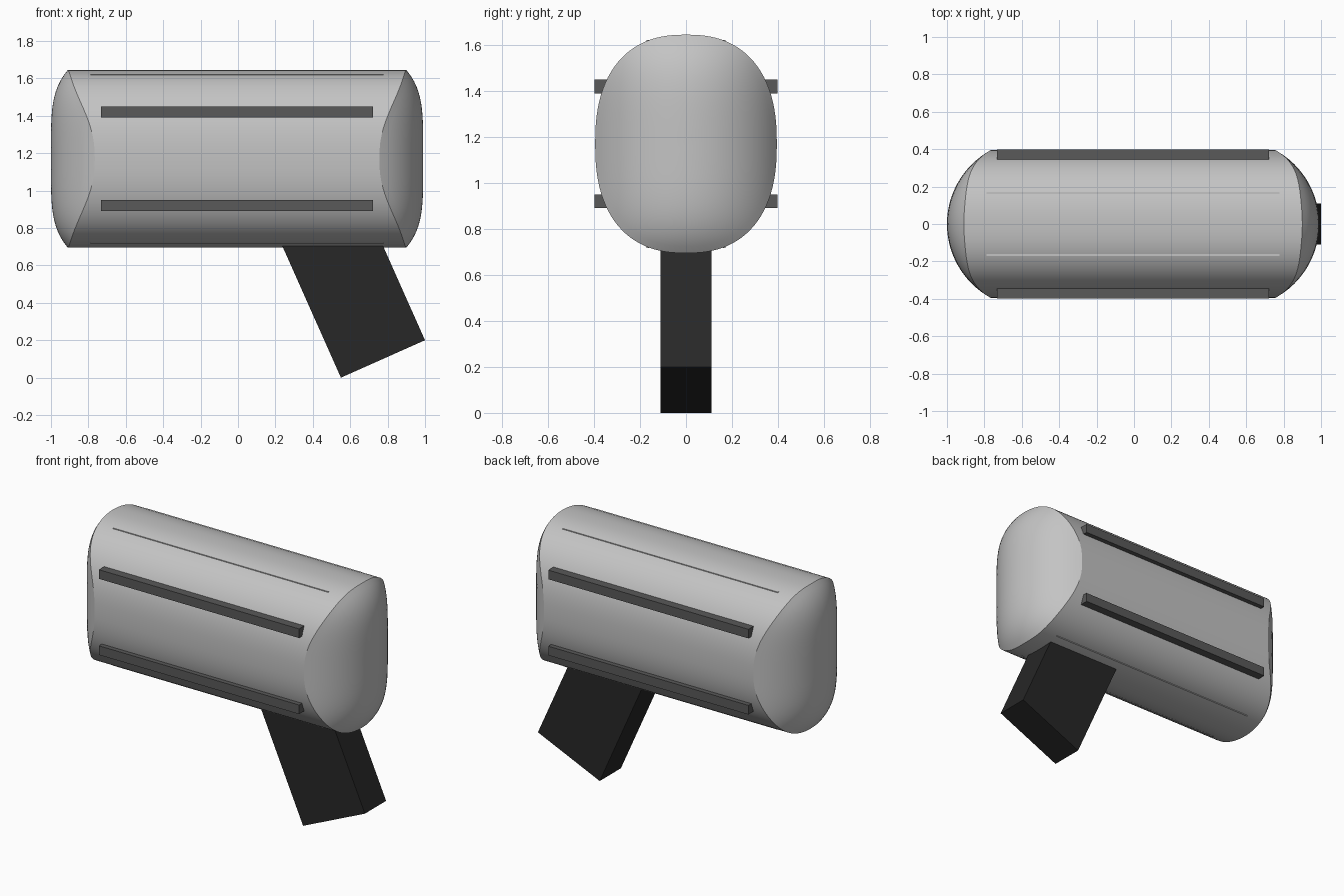
import bpy, bmesh, math
from mathutils import Matrix

cube = bpy.data.objects.get("Cube")
if cube:
    bpy.data.objects.remove(cube, do_unlink=True)


def material(name, value):
    mat = bpy.data.materials.new(name)
    mat.use_nodes = True
    colour = (value, value, value, 1)
    mat.diffuse_color = colour
    mat.node_tree.nodes["Principled BSDF"].inputs["Base Color"].default_value = colour
    return mat


SHELL = material("light grey", 0.55)
RAIL = material("dark grey", 0.10)
GRIP = material("near black", 0.02)


def add_object(name, bm, mat):
    bmesh.ops.recalc_face_normals(bm, faces=bm.faces)
    mesh = bpy.data.meshes.new(name)
    bm.to_mesh(mesh)
    bm.free()
    mesh.materials.append(mat)
    obj = bpy.data.objects.new(name, mesh)
    bpy.context.collection.objects.link(obj)
    return obj


def box(name, centre, size, mat, tilt=0):
    bm = bmesh.new()
    bmesh.ops.create_cube(bm, size=1)
    bm.transform(Matrix.Translation(centre) @ Matrix.Rotation(tilt, 4, 'Y')
                 @ Matrix.Diagonal((*size, 1)))
    return add_object(name, bm, mat)


# Housing dimensions: rounded oval section with domed ends
CX, CZ = -0.005, 1.17
HALF_X, HALF_Y, HALF_Z = 0.995, 0.395, 0.475
POWER, DOME_R = 2.4, 0.45
SEGMENTS, RINGS = 96, 16


def oval(angle):
    c, s = math.cos(angle), math.sin(angle)
    return (HALF_Y * math.copysign(abs(c) ** (2 / POWER), c),
            HALF_Z * math.copysign(abs(s) ** (2 / POWER), s))


def dome(y, z):
    drop_y = DOME_R - math.sqrt(DOME_R ** 2 - y * y)
    drop_z = 0.09 * abs(z / HALF_Z) ** 4.5
    return HALF_X - drop_y - drop_z


def bridge(bm, a, b):
    for i in range(len(a)):
        j = (i + 1) % len(a)
        bm.faces.new((a[i], a[j], b[j], b[i]))


# Housing: two domed caps joined by a straight barrel, with crisp seams
bm = bmesh.new()
section = [oval(math.tau * i / SEGMENTS) for i in range(SEGMENTS)]
seams = []
for side in (-1, 1):
    rings = []
    for r in range(RINGS):
        k = 1 - r / RINGS
        rings.append([bm.verts.new((CX + side * dome(y * k, z * k), y * k, CZ + z * k))
                      for y, z in section])
    for a, b in zip(rings, rings[1:]):
        bridge(bm, a, b)
    tip = bm.verts.new((CX + side * HALF_X, 0, CZ))
    last = rings[-1]
    for i in range(SEGMENTS):
        bm.faces.new((last[i], last[(i + 1) % SEGMENTS], tip))
    seams.append(rings[0])
bridge(bm, *seams)
for face in bm.faces:
    face.smooth = True
for seam in seams:
    for i in range(SEGMENTS):
        bm.edges.get((seam[i - 1], seam[i])).smooth = False
add_object("housing", bm, SHELL)

# Side rails and thin ridges, mirrored on both sides and top to bottom
for side, side_name in ((-1, "front"), (1, "back")):
    for up, up_name in ((-1, "lower"), (1, "upper")):
        box(f"{side_name}_{up_name}_rail", (CX, side * 0.368, CZ + up * 0.25),
            (1.455, 0.06, 0.06), RAIL)
        box(f"{side_name}_{up_name}_ridge", (CX, side * 0.166, CZ + up * 0.442),
            (1.565, 0.01, 0.02), SHELL)

# Slanted grip under the right-hand end
TILT = math.radians(-24)
LENGTH = 0.8
box("grip", (0.775 + math.sin(TILT) * LENGTH / 2, 0, 0.1 + math.cos(TILT) * LENGTH / 2),
    (0.492, 0.22, LENGTH), GRIP, TILT)
